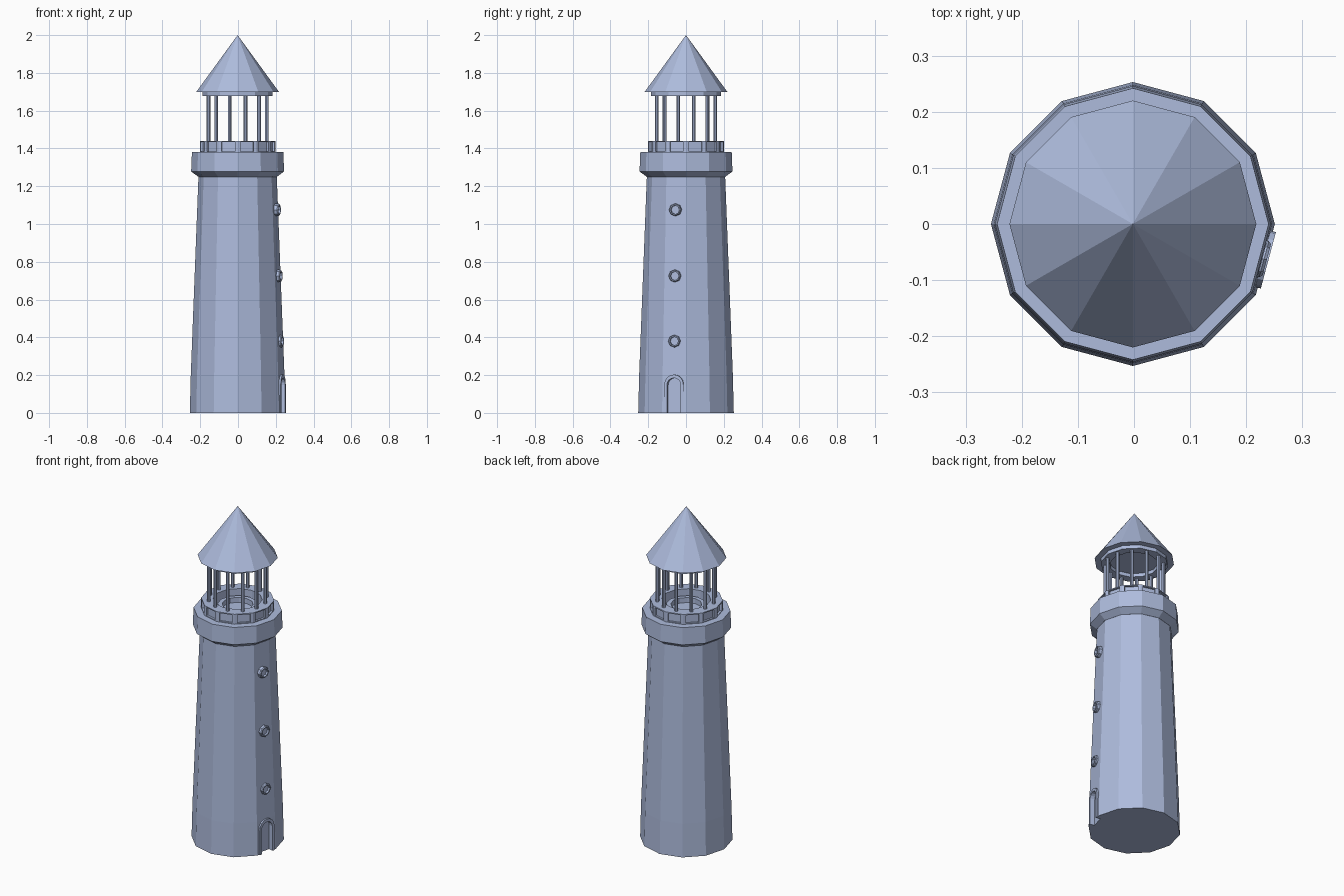
import bpy
import bmesh
import math
from mathutils import Matrix, Vector

cube = bpy.data.objects.get("Cube")
if cube:
    bpy.data.objects.remove(cube)

SIDES = 12
CENTRE = Matrix.Translation((-0.002, 0, 0))
# Local frame of the facet with the door: x points outward, y runs along the wall
DOOR_SIDE = CENTRE @ Matrix.Rotation(math.radians(-15), 4, "Z")

stone = bpy.data.materials.new("pale_blue_grey")
stone.use_nodes = True
COLOUR = (0.42, 0.5, 0.72, 1)
stone.diffuse_color = COLOUR
stone.node_tree.nodes["Principled BSDF"].inputs["Base Color"].default_value = COLOUR


def finish(name, bm, matrix=CENTRE):
    bmesh.ops.recalc_face_normals(bm, faces=bm.faces)
    mesh = bpy.data.meshes.new(name)
    bm.to_mesh(mesh)
    bm.free()
    mesh.transform(matrix)
    mesh.materials.append(stone)
    obj = bpy.data.objects.new(name, mesh)
    bpy.context.collection.objects.link(obj)
    return obj


def lathe_mesh(profile, sides=SIDES, closed=False):
    """Turn a (radius, height) profile around z."""
    bm = bmesh.new()
    verts = [bm.verts.new((r, 0, z)) for r, z in profile]
    pairs = list(zip(verts, verts[1:]))
    if closed:
        pairs.append((verts[-1], verts[0]))
    edges = [bm.edges.new(p) for p in pairs]
    bmesh.ops.spin(bm, geom=verts + edges, cent=(0, 0, 0), axis=(0, 0, 1),
                   angle=math.tau, steps=sides)
    bmesh.ops.remove_doubles(bm, verts=bm.verts, dist=1e-5)
    bmesh.ops.recalc_face_normals(bm, faces=bm.faces)
    return bm


def arch(half_width, top, bottom=0.0, steps=8):
    """Outline of a round-topped doorway as (y, z) points."""
    spring = top - half_width
    curve = [(half_width * math.cos(math.pi * i / steps),
              spring + half_width * math.sin(math.pi * i / steps))
             for i in range(steps + 1)]
    return [(half_width, bottom)] + curve + [(-half_width, bottom)]


def extrude_out(bm, faces, depth):
    """Thicken flat faces along local x."""
    new = bmesh.ops.extrude_face_region(bm, geom=faces)["geom"]
    moved = [g for g in new if isinstance(g, bmesh.types.BMVert)]
    bmesh.ops.translate(bm, verts=moved, vec=(depth, 0, 0))


# Tapered tower with a straight foot
tower = finish("tower", lathe_mesh([(0, 0), (0.253, 0), (0.248, 0.2),
                                    (0.207, 1.26), (0, 1.26)]))

# Doorway recess cut into the tower
bm = bmesh.new()
face = bm.faces.new([bm.verts.new((0.222, y, z)) for y, z in arch(0.038, 0.185, -0.05)])
extrude_out(bm, [face], 0.06)
cutter = finish("doorway_cutter", bm, DOOR_SIDE)
cutter.hide_render = True
cutter.hide_viewport = True
cut = tower.modifiers.new("doorway", "BOOLEAN")
cut.object = cutter
cut.operation = "DIFFERENCE"
cut.solver = "EXACT"

# Arched door frame
bm = bmesh.new()
inner = [bm.verts.new((0.225, y, z)) for y, z in arch(0.038, 0.185)]
outer = [bm.verts.new((0.225, y, z)) for y, z in arch(0.052, 0.203)]
strip = [bm.faces.new((inner[i], outer[i], outer[i + 1], inner[i + 1]))
         for i in range(len(inner) - 1)]
extrude_out(bm, strip, 0.025)
finish("door_frame", bm, DOOR_SIDE)

# Round porthole windows above the door
for number, (height, reach) in enumerate([(0.38, 0.247), (0.725, 0.239), (1.075, 0.23)], 1):
    bm = lathe_mesh([(0, -0.04), (0.033, -0.04), (0.033, -0.005), (0.029, 0),
                     (0.023, 0), (0.023, -0.014), (0, -0.014)], sides=8)
    place = Matrix.Translation((reach, 0, height)) @ Matrix.Rotation(math.pi / 2, 4, "Y")
    finish(f"window_{number}", bm, DOOR_SIDE @ place)

# Gallery platform with sloping underside
finish("gallery", lathe_mesh([(0, 1.25), (0.208, 1.25), (0.246, 1.278),
                              (0.242, 1.38), (0, 1.38)]))

# Parapet ring with a recessed panel on every outer facet
bm = lathe_mesh([(0.2, 1.378), (0.2, 1.44), (0.135, 1.44), (0.135, 1.378)], closed=True)
facets = [f for f in bm.faces
          if abs(f.normal.z) < 0.1 and f.calc_center_median().xy.length > 0.18]
bmesh.ops.inset_individual(bm, faces=facets, thickness=0.009, depth=0)
for f in facets:
    middle, normal = f.calc_center_median(), f.normal.copy()
    for v in f.verts:
        side = v.co - middle
        v.co = middle + Vector((side.x * 0.8, side.y * 0.8, side.z))
bmesh.ops.inset_individual(bm, faces=facets, thickness=0, depth=-0.012)
finish("parapet", bm)

# Low lamp ring inside the parapet
finish("lamp_ring", lathe_mesh([(0.11, 1.375), (0.11, 1.41), (0.085, 1.41),
                                (0.085, 1.375)], closed=True))

# Slim posts carrying the roof
for i in range(SIDES):
    bm = lathe_mesh([(0, 1.435), (0.01, 1.435), (0.01, 1.69), (0, 1.69)], sides=8)
    turn = Matrix.Rotation(math.tau * (i + 0.5) / SIDES, 4, "Z")
    finish(f"post_{i + 1}", bm, CENTRE @ turn @ Matrix.Translation((0.16, 0, 0)))

# Ring under the eaves and the pointed roof
finish("roof_ring", lathe_mesh([(0.185, 1.677), (0.185, 1.702), (0.135, 1.702),
                                (0.135, 1.677)], closed=True))
finish("roof", lathe_mesh([(0, 1.698), (0.22, 1.698), (0, 2.0)]))
